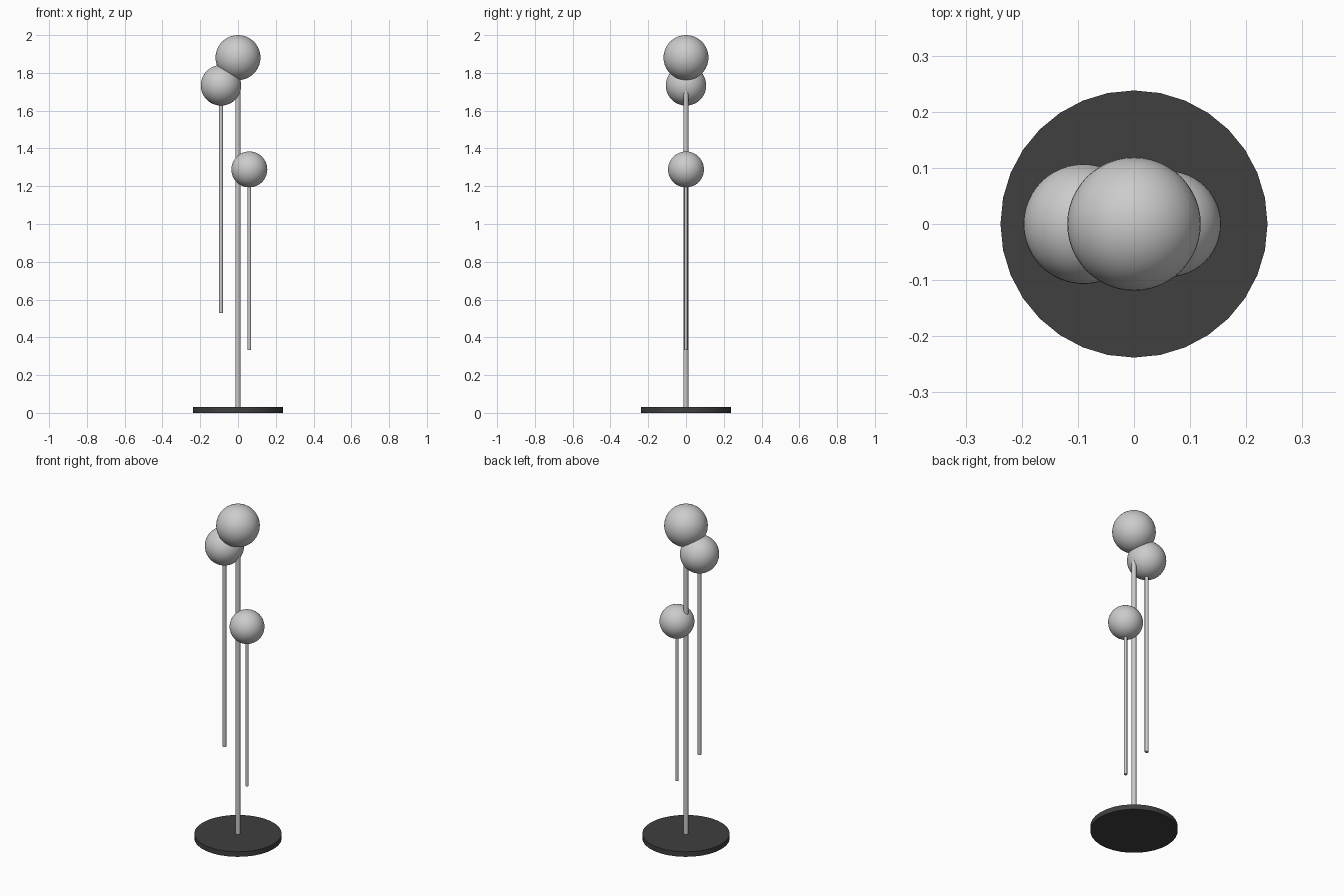
import bpy
import math

if "Cube" in bpy.data.objects:
    bpy.data.objects.remove(bpy.data.objects["Cube"])


def finish(name, colour=None):
    obj = bpy.context.object
    obj.name = name
    bpy.ops.object.shade_smooth_by_angle(angle=math.radians(30))
    if colour:
        mat = bpy.data.materials.new(name + "_colour")
        mat.diffuse_color = colour
        mat.use_nodes = True
        mat.node_tree.nodes["Principled BSDF"].inputs["Base Color"].default_value = mat.diffuse_color
        obj.data.materials.append(mat)


def rod(name, x, bottom, top, radius, sides=16, colour=None):
    bpy.ops.mesh.primitive_cylinder_add(vertices=sides, radius=radius, depth=top - bottom,
                                        location=(x, 0, (bottom + top) / 2))
    finish(name, colour)


def globe(name, x, z, radius):
    bpy.ops.mesh.primitive_uv_sphere_add(segments=48, ring_count=24, radius=radius,
                                         location=(x, 0, z))
    finish(name)


# Weighted dark base disc
rod("base", 0, 0, 0.03, 0.238, 32, (0.05, 0.05, 0.05, 1))

# Central pole with the top globe
rod("main_pole", 0, 0.03, 1.78, 0.013)
globe("top_globe", 0, 1.881, 0.119)

# Side stems, each carrying a smaller globe
for side, x, bottom, z, radius, stem in (("left", -0.09, 0.53, 1.734, 0.107, 0.0105),
                                         ("right", 0.06, 0.333, 1.289, 0.095, 0.0095)):
    rod(side + "_stem", x, bottom, z - radius + 0.02, stem)
    globe(side + "_globe", x, z, radius)
